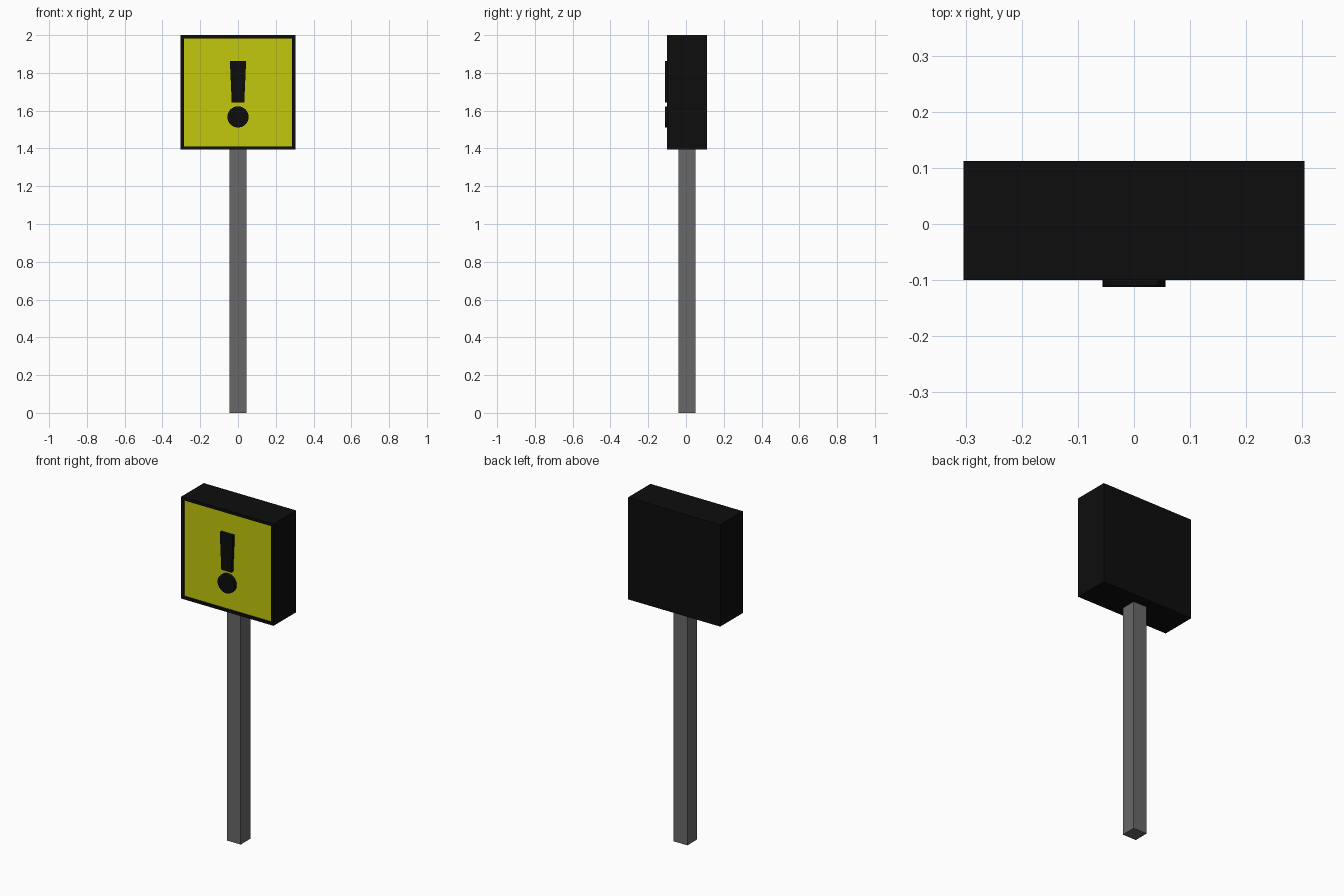
import bpy, bmesh, math

if "Cube" in bpy.data.objects:
    bpy.data.objects.remove(bpy.data.objects["Cube"])


def material(name, color):
    m = bpy.data.materials.new(name)
    m.diffuse_color = color
    m.use_nodes = True
    m.node_tree.nodes["Principled BSDF"].inputs["Base Color"].default_value = m.diffuse_color
    return m


black = material("black_paint", (0.004, 0.004, 0.004, 1))
yellow = material("yellow_paint", (0.54, 0.58, 0.004, 1))
grey = material("post_grey", (0.14, 0.14, 0.14, 1))


def finish(name, bm, mat):
    bmesh.ops.recalc_face_normals(bm, faces=bm.faces)
    mesh = bpy.data.meshes.new(name)
    bm.to_mesh(mesh)
    bm.free()
    mesh.materials.append(mat)
    ob = bpy.data.objects.new(name, mesh)
    bpy.context.collection.objects.link(ob)
    return ob


def slab(name, outline, y0, y1, mat):
    """Extrude an x/z outline from y0 to y1."""
    bm = bmesh.new()
    face = bm.faces.new([bm.verts.new((x, y0, z)) for x, z in outline])
    out = bmesh.ops.extrude_face_region(bm, geom=[face])
    for v in out["geom"]:
        if isinstance(v, bmesh.types.BMVert):
            v.co.y = y1
    return finish(name, bm, mat)


def rect(hw, z0, z1):
    return [(-hw, z0), (hw, z0), (hw, z1), (-hw, z1)]


FRONT, BACK, RIM, RECESS = -0.10, 0.112, 0.024, 0.008

# Square post
slab("post", rect(0.045, 0, 1.40), -0.039, 0.051, grey)

# Sign box with a shallow recess framed by a thin rim; recess floor is yellow
box = slab("sign_box", rect(0.304, 1.394, 2.0), FRONT, BACK, black)
box.data.materials.append(yellow)
bm = bmesh.new()
bm.from_mesh(box.data)
front = min(bm.faces, key=lambda f: f.calc_center_median().y)
bmesh.ops.inset_region(bm, faces=[front], thickness=RIM)
out = bmesh.ops.extrude_face_region(bm, geom=[front])
panel = [g for g in out["geom"] if isinstance(g, bmesh.types.BMFace)][0]
for v in panel.verts:
    v.co.y = FRONT + RECESS
panel.material_index = 1
if front.is_valid:
    bmesh.ops.delete(bm, geom=[front], context="FACES_ONLY")
bmesh.ops.recalc_face_normals(bm, faces=bm.faces)
bm.to_mesh(box.data)
bm.free()

# Warning mark: tapered bar and round dot
slab("mark_bar", [(-0.033, 1.642), (0.033, 1.642), (0.043, 1.863), (-0.043, 1.863)],
     -0.11, FRONT + RECESS + 0.005, black)
dot = [(0.056 * math.cos(a), 1.567 + 0.056 * math.sin(a))
       for a in (2 * math.pi * i / 32 for i in range(32))]
slab("mark_dot", dot, -0.112, FRONT + RECESS + 0.005, black)
